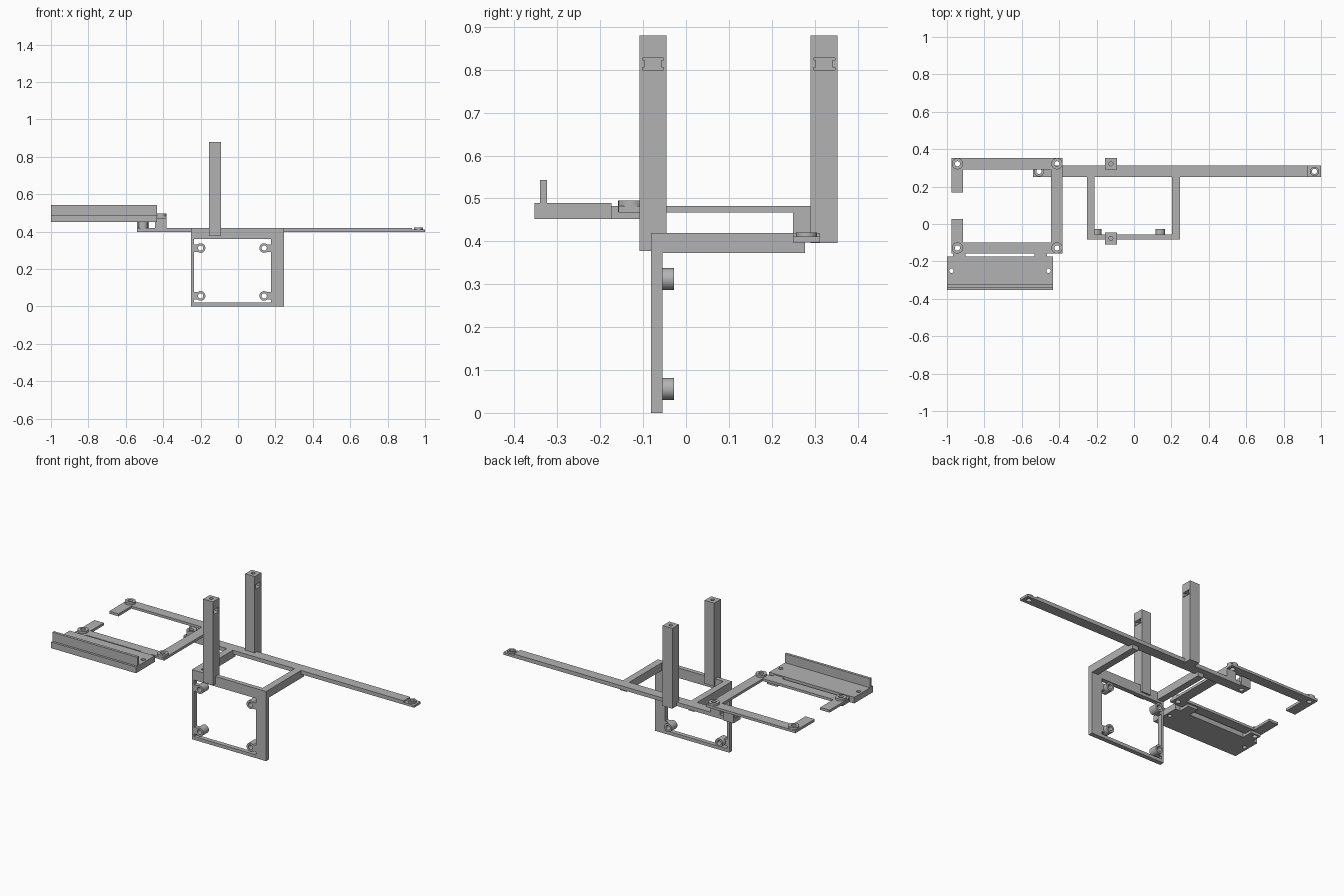
import bpy, bmesh, math
from mathutils import Matrix, Vector

if "Cube" in bpy.data.objects:
    bpy.data.objects.remove(bpy.data.objects["Cube"], do_unlink=True)

GREY = (0.45, 0.45, 0.45, 1)
mat = bpy.data.materials.new("plain grey")
mat.use_nodes = True
mat.diffuse_color = GREY
mat.node_tree.nodes["Principled BSDF"].inputs["Base Color"].default_value = GREY


def finish(name, bm):
    bmesh.ops.recalc_face_normals(bm, faces=bm.faces)
    mesh = bpy.data.meshes.new(name)
    bm.to_mesh(mesh)
    bm.free()
    mesh.materials.append(mat)
    obj = bpy.data.objects.new(name, mesh)
    bpy.context.collection.objects.link(obj)
    return obj


def box(name, x, y, z):
    bm = bmesh.new()
    lo, hi = Vector((x[0], y[0], z[0])), Vector((x[1], y[1], z[1]))
    bmesh.ops.create_cube(bm, size=1, matrix=Matrix.Translation((lo + hi) / 2)
                          @ Matrix.Diagonal((*(hi - lo), 1)))
    return finish(name, bm)


def prism(name, points, axis, span):
    """Extrude a flat outline along the x or z axis."""
    bm = bmesh.new()
    place = (lambda p: (span[0], *p)) if axis == "x" else (lambda p: (*p, span[0]))
    face = bm.faces.new([bm.verts.new(place(p)) for p in points])
    out = bmesh.ops.extrude_face_region(bm, geom=[face])["geom"]
    move = Vector((1, 0, 0) if axis == "x" else (0, 0, 1)) * (span[1] - span[0])
    bmesh.ops.translate(bm, vec=move, verts=[g for g in out if isinstance(g, bmesh.types.BMVert)])
    return finish(name, bm)


def rod(name, centre, r, depth, axis="z"):
    bm = bmesh.new()
    turn = Matrix.Rotation(math.pi / 2, 4, "X") if axis == "y" else Matrix()
    bmesh.ops.create_cone(bm, cap_ends=True, segments=32, radius1=r, radius2=r, depth=depth,
                          matrix=Matrix.Translation(centre) @ turn)
    obj = finish(name, bm)
    for poly in obj.data.polygons:
        poly.use_smooth = len(poly.vertices) == 4
    return obj


def cut(obj, *cutters):
    for c in cutters:
        mod = obj.modifiers.new("cut", "BOOLEAN")
        mod.operation, mod.solver, mod.object = "DIFFERENCE", "EXACT", c
    graph = bpy.context.evaluated_depsgraph_get()
    mesh = bpy.data.meshes.new_from_object(obj.evaluated_get(graph))
    obj.modifiers.clear()
    obj.data = mesh
    for c in cutters:
        bpy.data.objects.remove(c, do_unlink=True)
    return obj


def drill(centre, r=0.014, axis="z"):
    return rod("drill", centre, r, 0.3, axis)


def ring(name, centre, r, depth, axis="z", hole=0.014):
    return cut(rod(name, centre, r, depth, axis), drill(centre, hole, axis))


# Long crossbar with a stepped, drilled tip and a boss at each end
BAR_Y, MID = (0.25, 0.312), 0.281
cut(box("crossbar", (-0.54, 1.0), BAR_Y, (0.397, 0.42)),
    box("step", (0.93, 1.1), (0.2, 0.4), (0.411, 0.5)),
    drill((0.965, MID, 0.4)), drill((-0.508, MID, 0.4)))
ring("crossbar_tip_ring", (0.965, MID, 0.413), 0.024, 0.016)
ring("crossbar_inner_boss", (-0.508, MID, 0.436), 0.027, 0.033)
box("boss_wall", (-0.54, -0.475), (0.306, 0.32), (0.397, 0.452))
box("tray_mount_block", (-0.445, -0.382), BAR_Y, (0.42, 0.468))

# Arms reaching from the crossbar to the upright frame
ARM = [(-0.081, 0.373), (0.278, 0.373), (0.278, 0.397), (0.25, 0.397), (0.25, 0.42), (-0.081, 0.42)]
prism("right_arm", ARM, "x", (-0.25, -0.21))
prism("left_arm", ARM, "x", (0.203, 0.245))

# Upright frame with four standoffs on tabs
FRAME_Y = (-0.082, -0.055)
cut(box("upright_frame", (-0.25, 0.245), FRAME_Y, (0, 0.42)),
    box("opening", (-0.235, 0.177), (-0.2, 0.1), (0.02, 0.36)))
for side, x, edge in (("right", -0.2, -0.24), ("left", 0.14, 0.18)):
    for level, z in (("lower", 0.056), ("upper", 0.312)):
        label = f"{side}_{level}"
        cut(box(label + "_tab", sorted((x, edge)), FRAME_Y, (z - 0.02, z + 0.02)),
            drill((x, -0.068, z), axis="y"))
        ring(label + "_standoff", (x, -0.055, z), 0.0255, 0.054, "y")

# Tall posts, each with a top hole and a nut slot on its left face
for name, y, base in (("front_post", -0.077, 0.377), ("back_post", 0.322, 0.396)):
    slot = [(y + a, 0.814 + b) for a, b in (
        (-0.025, -0.014), (0.025, -0.014), (0.025, -0.009), (0.02, -0.009),
        (0.02, 0.009), (0.025, 0.009), (0.025, 0.014), (-0.025, 0.014),
        (-0.025, 0.009), (-0.02, 0.009), (-0.02, -0.009), (-0.025, -0.009))]
    cut(box(name, (-0.156, -0.092), (y - 0.0315, y + 0.0315), (base, 0.88)),
        prism("slot", slot, "x", (-0.14, 0)),
        rod("top_hole", (-0.124, y, 0.88), 0.011, 0.14))

# Open tray frame with corner rings
corners = [(x, y) for x in (-0.944, -0.412) for y in (-0.128, 0.322)]
tray = prism("tray_frame", [
    (-0.976, -0.157), (-0.382, -0.157), (-0.382, 0.353), (-0.976, 0.353),
    (-0.976, 0.168), (-0.914, 0.168), (-0.914, 0.291), (-0.444, 0.291),
    (-0.444, -0.098), (-0.914, -0.098), (-0.914, 0.027), (-0.976, 0.027)], "z", (0.467, 0.482))
cut(tray, *[drill((x, y, 0.47)) for x, y in corners])
for i, (x, y) in enumerate(corners):
    ring(f"tray_ring_{i + 1}", (x, y, 0.482), 0.03, 0.027)

# Shelf with a front lip wall, joined to the tray by two tabs
cut(box("shelf", (-1.0, -0.433), (-0.353, -0.174), (0.452, 0.489)),
    *[drill((x, -0.25, 0.47), 0.012) for x in (-0.976, -0.457)])
box("shelf_wall", (-1.0, -0.433), (-0.34, -0.324), (0.48, 0.543))
for name, x in (("right_shelf_tab", -0.935), ("left_shelf_tab", -0.499)):
    tab = [(-0.18, 0.452), (-0.108, 0.452), (-0.108, 0.468), (-0.155, 0.468), (-0.155, 0.482), (-0.18, 0.482)]
    cut(prism(name, tab, "x", (x - 0.033, x + 0.033)), drill((-0.944, -0.128, 0.46)))
